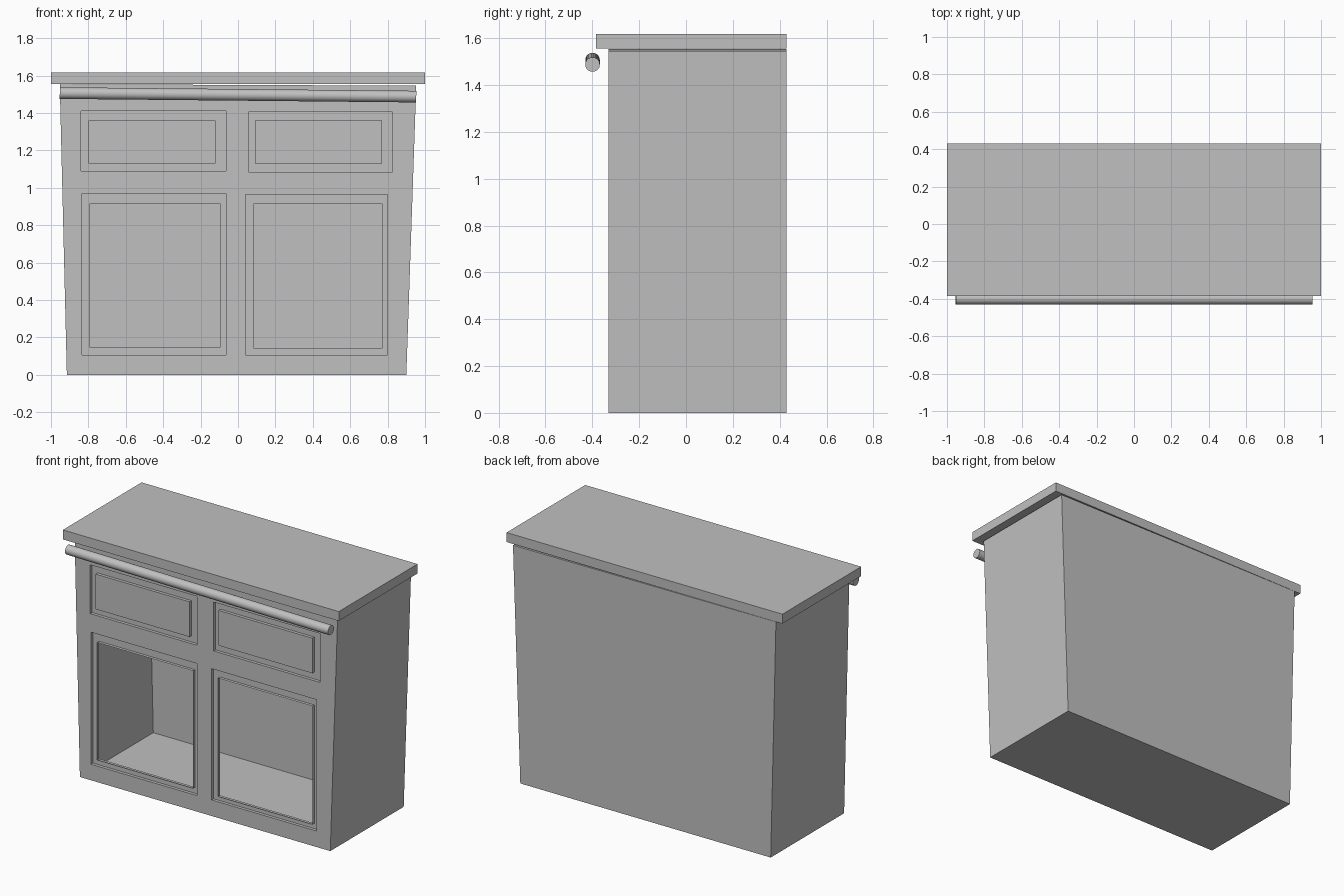
import bpy
import bmesh
import math

if "Cube" in bpy.data.objects:
    bpy.data.objects.remove(bpy.data.objects["Cube"], do_unlink=True)

grey = bpy.data.materials.new("light_grey")
grey.use_nodes = True
grey.diffuse_color = (0.53, 0.53, 0.53, 1)
grey.node_tree.nodes["Principled BSDF"].inputs["Base Color"].default_value = (0.53, 0.53, 0.53, 1)

FRONT, BACK, DEPTH = -0.33, 0.43, 0.02


def rect(bm, x0, x1, z0, z1, y):
    """Four corner vertices of an upright rectangle."""
    return [bm.verts.new((x, y, z)) for x, z in ((x0, z0), (x1, z0), (x1, z1), (x0, z1))]


def bridge(bm, a, b):
    """Join two four-corner loops with quads."""
    for i in range(4):
        j = (i + 1) % 4
        bm.faces.new((a[i], a[j], b[j], b[i]))


def loop_edges(bm, loop):
    return [bm.edges.new((loop[i], loop[(i + 1) % 4])) for i in range(4)]


# Each panel: outer groove rectangle, inner raised rectangle, open or closed
panels = [
    ((-0.84, -0.065, 1.09, 1.41), (-0.80, -0.12, 1.13, 1.36), False),
    ((0.055, 0.825, 1.085, 1.405), (0.09, 0.77, 1.13, 1.36), False),
    ((-0.835, -0.065, 0.105, 0.97), (-0.79, -0.095, 0.145, 0.915), True),
    ((0.04, 0.80, 0.105, 0.965), (0.085, 0.77, 0.14, 0.915), True),
]

# Cabinet body: thin hollow shell, tapering towards the floor
bm = bmesh.new()
outline = ((-0.915, 0), (0.90, 0), (0.953, 1.546), (-0.953, 1.554))
front = [bm.verts.new((x, FRONT, z)) for x, z in outline]
back = [bm.verts.new((x, BACK, z)) for x, z in outline]
edges = loop_edges(bm, front)
bridge(bm, front, back)
bm.faces.new(back)

# Grooved drawer fronts and open door frames
for outer, inner, is_open in panels:
    rim = rect(bm, *outer, FRONT)
    edges += loop_edges(bm, rim)
    groove_out = rect(bm, *outer, FRONT + DEPTH)
    groove_in = rect(bm, *inner, FRONT + DEPTH)
    raised = rect(bm, *inner, FRONT)
    bridge(bm, rim, groove_out)
    bridge(bm, groove_out, groove_in)
    bridge(bm, groove_in, raised)
    if not is_open:
        bm.faces.new(raised)

# Front face around the panels
bmesh.ops.triangle_fill(bm, edges=edges, use_beauty=True, normal=(0, -1, 0))
bmesh.ops.recalc_face_normals(bm, faces=bm.faces[:])
mesh = bpy.data.meshes.new("cabinet_body")
bm.to_mesh(mesh)
bm.free()
mesh.materials.append(grey)
bpy.context.collection.objects.link(bpy.data.objects.new("cabinet_body", mesh))

# Countertop slab
bpy.ops.mesh.primitive_cube_add(size=1, location=(0, 0.0225, 1.586))
top = bpy.context.object
top.name = "countertop"
top.scale = (2, 0.815, 0.062)
top.data.materials.append(grey)

# Towel rail, slightly tilted
tilt = math.atan2(0.019, 1.906)
bpy.ops.mesh.primitive_cylinder_add(vertices=32, radius=0.031, depth=1.906,
                                    location=(0, -0.399, 1.497),
                                    rotation=(0, math.pi / 2 + tilt, 0))
rail = bpy.context.object
rail.name = "towel_rail"
rail.data.materials.append(grey)
bpy.ops.object.shade_smooth_by_angle(angle=math.radians(40))
